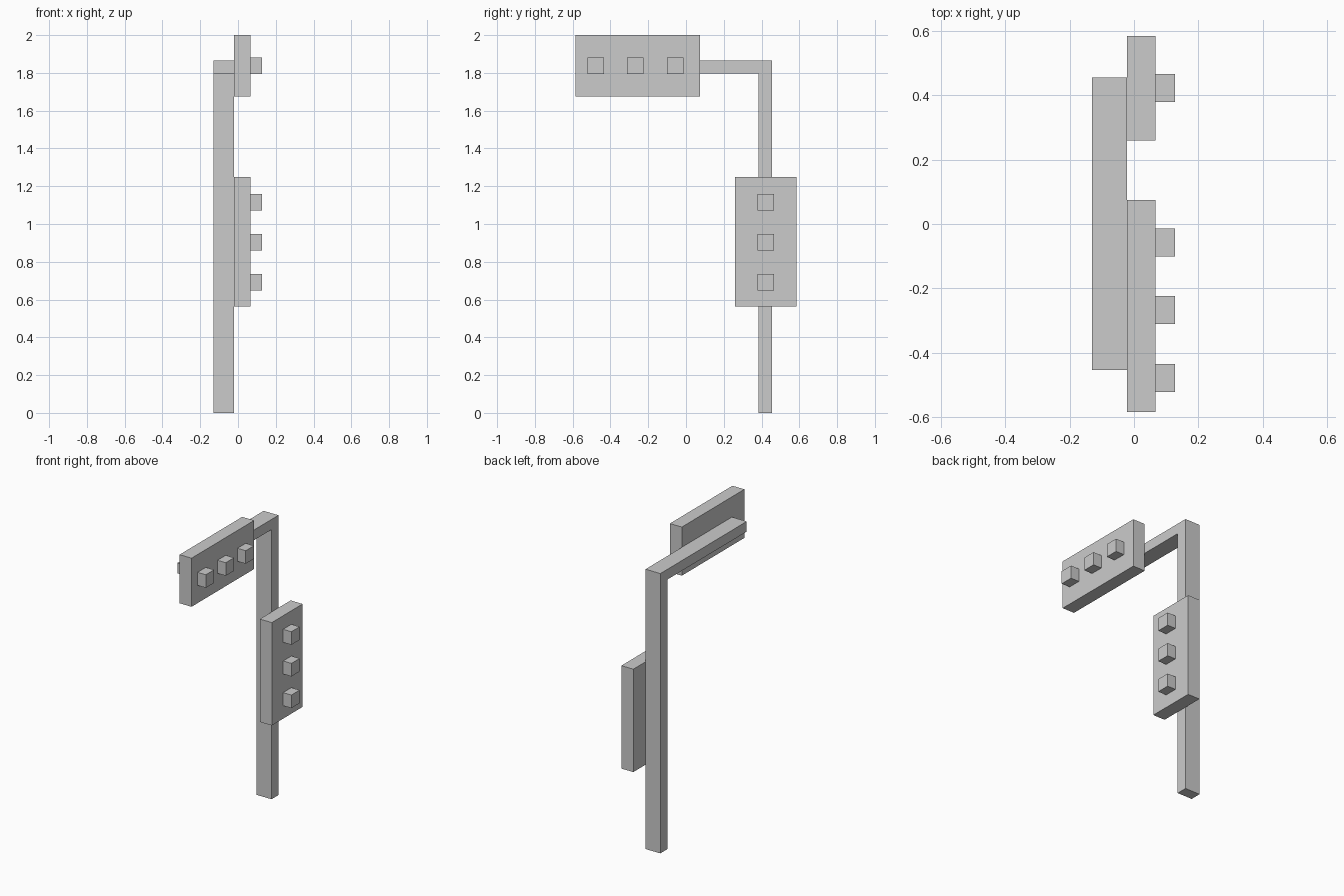
import bpy, bmesh

if "Cube" in bpy.data.objects:
    bpy.data.objects.remove(bpy.data.objects["Cube"])


def box(name, x, y, z):
    """Box from (min, max) ranges on each axis."""
    bm = bmesh.new()
    bmesh.ops.create_cube(bm, size=1)
    for v in bm.verts:
        v.co = [r[0] if c < 0 else r[1] for c, r in zip(v.co, (x, y, z))]
    mesh = bpy.data.meshes.new(name)
    bm.to_mesh(mesh)
    bm.free()
    ob = bpy.data.objects.new(name, mesh)
    bpy.context.collection.objects.link(ob)
    return ob


def extruded_profile(name, profile, x0, x1):
    """Extrude a (y, z) outline along x."""
    bm = bmesh.new()
    face = bm.faces.new([bm.verts.new((x0, y, z)) for y, z in profile])
    ext = bmesh.ops.extrude_face_region(bm, geom=[face])
    for v in (g for g in ext["geom"] if isinstance(g, bmesh.types.BMVert)):
        v.co.x = x1
    bmesh.ops.recalc_face_normals(bm, faces=bm.faces)
    mesh = bpy.data.meshes.new(name)
    bm.to_mesh(mesh)
    bm.free()
    ob = bpy.data.objects.new(name, mesh)
    bpy.context.collection.objects.link(ob)
    return ob


# Post and overhanging arm in one L-shaped piece
extruded_profile("post_and_arm", [
    (0.383, 0), (0.456, 0), (0.456, 1.865),
    (-0.454, 1.865), (-0.454, 1.797), (0.383, 1.797)], -0.13, -0.021)

# Signal housings
PANEL_X = (-0.021, 0.067)
box("overhead_housing", PANEL_X, (-0.585, 0.074), (1.676, 2.0))
box("post_housing", PANEL_X, (0.26, 0.585), (0.562, 1.248))

# Three square lamps on each housing
HALF = 0.0435


def lamp(name, y, z):
    box(name, (0.067, 0.128), (y - HALF, y + HALF), (z - HALF, z + HALF))


for i in range(3):
    lamp(f"overhead_lamp_{i + 1}", -0.058 - 0.21 * i, 1.838)
    lamp(f"post_lamp_{i + 1}", 0.423, 1.114 - 0.211 * i)
